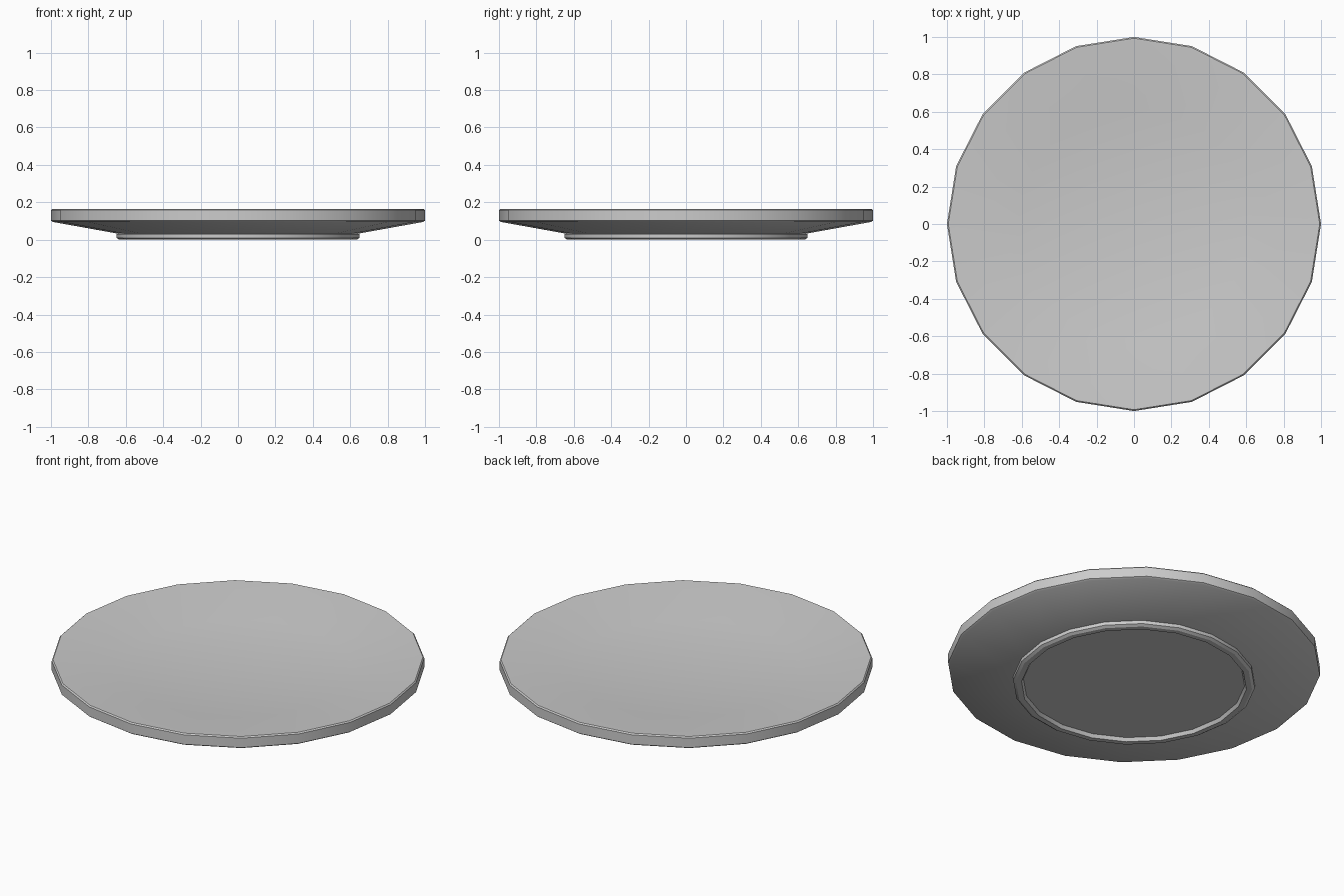
import bpy, bmesh, math

if "Cube" in bpy.data.objects:
    bpy.data.objects.remove(bpy.data.objects["Cube"])

SIDES = 20

# Half profile of the plate (radius, height), from underside centre to top centre
profile = [
    (0.595, 0.02),                                              # recess under the base
    (0.605, 0.0), (0.635, 0.0), (0.65, 0.01), (0.65, 0.03),     # foot ring
    (0.64, 0.032), (0.99, 0.095),                               # sloping underside
    (1.0, 0.102), (1.0, 0.158), (0.993, 0.165), (0.983, 0.165), # rim edge
    (0.62, 0.105),                                              # flat well
]

bm = bmesh.new()
rings = []
for r, z in profile:
    rings.append([bm.verts.new((r * math.cos(math.tau * i / SIDES),
                                r * math.sin(math.tau * i / SIDES), z))
                  for i in range(SIDES)])

# Walls between neighbouring rings
for low, high in zip(rings, rings[1:]):
    for i in range(SIDES):
        j = (i + 1) % SIDES
        bm.faces.new((low[i], low[j], high[j], high[i]))

# Flat underside and flat well
bm.faces.new(rings[0][::-1])
bm.faces.new(rings[-1])
bmesh.ops.recalc_face_normals(bm, faces=bm.faces)

mesh = bpy.data.meshes.new("plate")
bm.to_mesh(mesh)
bm.free()
plate = bpy.data.objects.new("plate", mesh)
bpy.context.collection.objects.link(plate)

# Smooth around the rim, sharp at the profile corners
bpy.context.view_layer.objects.active = plate
plate.select_set(True)
bpy.ops.object.shade_smooth_by_angle(angle=math.radians(30))
